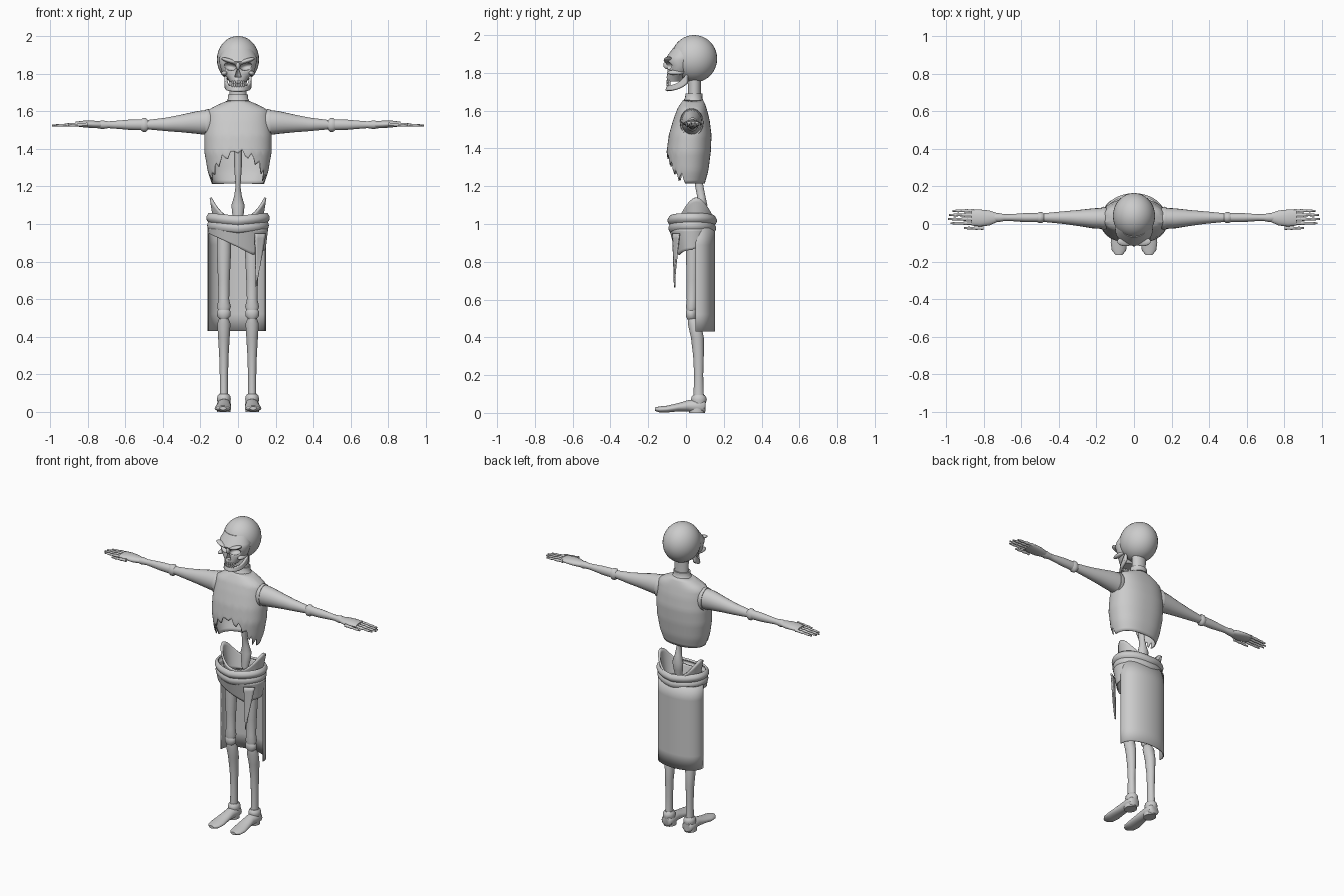
import bpy, bmesh, math
from math import sin, cos, pi
from mathutils import Vector

if "Cube" in bpy.data.objects:
    bpy.data.objects.remove(bpy.data.objects["Cube"], do_unlink=True)

GRAY = (0.6, 0.6, 0.6, 1)
bone = bpy.data.materials.new("plain gray")
bone.use_nodes = True
bone.diffuse_color = GRAY
bone.node_tree.nodes["Principled BSDF"].inputs["Base Color"].default_value = GRAY


def finish(name, bm, mirror=False, thick=0):
    """Turn a bmesh into a smooth shaded object."""
    bmesh.ops.recalc_face_normals(bm, faces=bm.faces)
    mesh = bpy.data.meshes.new(name)
    bm.to_mesh(mesh)
    bm.free()
    obj = bpy.data.objects.new(name, mesh)
    bpy.context.collection.objects.link(obj)
    mesh.materials.append(bone)
    bpy.ops.object.select_all(action='DESELECT')
    obj.select_set(True)
    bpy.context.view_layer.objects.active = obj
    bpy.ops.object.shade_smooth_by_angle(angle=math.radians(45))
    if thick:
        shell = obj.modifiers.new("thickness", 'SOLIDIFY')
        shell.thickness, shell.offset = thick, 0
    if mirror:
        obj.modifiers.new("mirror", 'MIRROR')
    return obj


def loft(name, axis, rings, mirror=False, sides=20):
    """Closed body through ellipses: (position, centre a, centre b, radius a, radius b)."""
    bm = bmesh.new()
    loops = []
    for t, ca, cb, ra, rb in rings:
        loop = []
        for i in range(sides):
            a = 2 * pi * i / sides
            co = [ca + ra * cos(a), cb + rb * sin(a)]
            co.insert("XYZ".index(axis), t)
            loop.append(bm.verts.new(co))
        loops.append(loop)
    for low, high in zip(loops, loops[1:]):
        for i in range(sides):
            j = (i + 1) % sides
            bm.faces.new((low[i], low[j], high[j], high[i]))
    bm.faces.new(loops[0])
    bm.faces.new(loops[-1])
    return finish(name, bm, mirror)


def sheet(name, fn, nu, nv, closed=False, mirror=False, thick=0.006):
    """Thin surface from fn(u, v), both running 0 to 1."""
    bm = bmesh.new()
    cols = [[bm.verts.new(fn(i / nu, j / nv)) for j in range(nv + 1)]
            for i in range(nu if closed else nu + 1)]
    for i in range(nu):
        a, b = cols[i], cols[(i + 1) % len(cols)]
        for j in range(nv):
            bm.faces.new((a[j], b[j], b[j + 1], a[j + 1]))
    return finish(name, bm, mirror, thick)


def ball(name, centre, radii, tilt=0, mirror=False):
    bm = bmesh.new()
    bmesh.ops.create_uvsphere(bm, u_segments=32, v_segments=20, radius=1)
    for v in bm.verts:
        p = Vector((v.co.x * radii[0], v.co.y * radii[1], v.co.z * radii[2]))
        v.co = Vector(centre) + Vector((p.x * cos(tilt) - p.z * sin(tilt), p.y,
                                        p.x * sin(tilt) + p.z * cos(tilt)))
    return finish(name, bm, mirror)


def interp(table, z):
    for low, high in zip(table, table[1:]):
        if z <= high[0]:
            f = max(0, (z - low[0]) / (high[0] - low[0]))
            return [a + (b - a) * f for a, b in zip(low, high)][1:]
    return table[-1][1:]


def carve(targets, cutters):
    """Cut hollows, then drop the cutters."""
    for obj in targets:
        bpy.context.view_layer.objects.active = obj
        for cutter in cutters:
            mod = obj.modifiers.new("hollow", 'BOOLEAN')
            mod.operation, mod.object = 'DIFFERENCE', cutter
            bpy.ops.object.modifier_apply(modifier=mod.name)
    for cutter in cutters:
        bpy.data.objects.remove(cutter, do_unlink=True)


# Skull: cranium and face with carved sockets and nose
cranium = ball("cranium", (0, .043, 1.875), (.112, .122, .125))
face = loft("face", 'Z', [(1.755, 0, -.06, .042, .04), (1.785, 0, -.05, .062, .053),
                          (1.805, 0, -.035, .085, .063), (1.84, 0, -.03, .095, .07),
                          (1.865, 0, -.03, .1, .085), (1.885, 0, -.02, .1, .082),
                          (1.93, 0, 0, .08, .07)], sides=32)
sockets = [ball("socket", (s * .045, -.1, 1.837), (.035, .04, .02), s * .2) for s in (-1, 1)]
nose_cut = loft("nose_cut", 'Z', [(1.782, 0, -.1, .018, .03), (1.825, 0, -.1, .004, .03)])
carve([cranium, face], sockets + [nose_cut])
ball("brow", (.045, -.093, 1.868), (.046, .025, .012), .3, mirror=True)
ball("cheekbone", (.072, -.055, 1.802), (.018, .045, .013), -.2, mirror=True)
ball("nose_bridge", (0, -.1, 1.842), (.012, .02, .022))


def jaw_shape(u, v):
    a = (u - .5) * pi
    rise = abs(2 * u - 1) ** 4
    z = 1.705 + .04 * rise + v * (.028 + .035 * rise)
    return (.066 * sin(a), .01 - (.113 - .01 * v) * cos(a), z)


sheet("jaw", jaw_shape, 28, 4, thick=.014)
for row, z in (("upper", 1.753), ("lower", 1.738)):
    for k in range(6):
        a = (k - 2.5) * .27
        ball(row + "_tooth", (.045 * sin(a), -.052 - .046 * cos(a), z), (.006, .006, .012))

# Neck and collar
loft("neck", 'Z', [(1.62, 0, .045, .05, .04), (1.7, 0, .045, .045, .034),
                   (1.8, 0, .045, .048, .036)])
loft("collar", 'Z', [(1.64, 0, .04, .066, .055), (1.66, 0, .04, .058, .05),
                     (1.665, 0, .04, .054, .046), (1.69, 0, .043, .053, .045)])

# Torso shell with torn lower front: height, half width, front, back
TORSO = [(1.21, .135, -.085, .095), (1.28, .158, -.095, .115), (1.38, .175, -.1, .128),
         (1.47, .176, -.088, .132), (1.55, .166, -.065, .122), (1.605, .158, -.045, .108),
         (1.63, .11, -.03, .1), (1.655, .05, -.012, .088)]


def torso_shape(u, v):
    a = 2 * pi * u
    bottom = 1.215
    if cos(a) > .1:
        x = abs(.15 * sin(a))
        bottom = max(1.25, 1.375 - 7 * x * x) + .022 * sin(u * 130)
    z = bottom + (1.655 - bottom) * v
    half, front, back = interp(TORSO, z)
    mid, deep = (front + back) / 2, (back - front) / 2
    return (half * math.copysign(abs(sin(a)) ** .85, sin(a)),
            mid - deep * math.copysign(abs(cos(a)) ** .9, cos(a)), z)


sheet("torso", torso_shape, 72, 24, closed=True)

# Arms and hands
loft("shoulder_ring", 'X', [(.145, .03, 1.537, .056, .07), (.16, .03, 1.537, .062, .075),
                            (.172, .03, 1.537, .06, .072)], True, 28)
loft("upper_arm", 'X', [(.172, .03, 1.54, .056, .066), (.22, .03, 1.54, .053, .06),
                        (.3, .032, 1.535, .042, .047), (.38, .034, 1.53, .033, .036),
                        (.49, .034, 1.528, .022, .024)], True)
loft("elbow", 'X', [(.475, .034, 1.527, .02, .022), (.49, .034, 1.527, .029, .037),
                    (.505, .034, 1.527, .029, .037), (.52, .034, 1.527, .022, .026)], True)
loft("forearm", 'X', [(.51, .034, 1.528, .024, .029), (.58, .034, 1.528, .024, .027),
                      (.66, .034, 1.528, .018, .02), (.69, .034, 1.528, .018, .018),
                      (.72, .034, 1.528, .024, .023), (.75, .034, 1.528, .022, .018)], True)
loft("palm", 'X', [(.73, .034, 1.528, .024, .018), (.77, .032, 1.53, .04, .02),
                   (.82, .032, 1.532, .045, .018), (.865, .034, 1.532, .042, .012)], True)
FINGERS = [("little", .07, .85, .965), ("ring", .048, .85, .985), ("middle", .026, .85, .99),
           ("index", .004, .85, .975), ("thumb", -.022, .8, .905)]
for name, y, start, end in FINGERS:
    rings = []
    for k in range(9):
        r = .009 - .0005 * k + (.002 if k % 3 == 0 else 0)
        rings.append((start + (end - start) * k / 8, y, 1.53 - .0008 * k, r, r))
    loft(name + "_finger", 'X', rings, True, 10)

# Spine and pelvis
loft("spine", 'Z', [(1.0, 0, .075, .02, .02), (1.05, 0, .08, .03, .025), (1.1, 0, .085, .035, .028),
                    (1.15, 0, .08, .02, .022), (1.2, 0, .07, .013, .022),
                    (1.3, 0, .06, .02, .022), (1.5, 0, .05, .02, .02)])


def pelvis_shape(u, v):
    a = 2 * pi * u
    rim = 1.03 + .11 * abs(sin(a)) ** 2.5
    grow = .8 + .2 * v
    return (.145 * grow * sin(a), .055 - .092 * grow * cos(a), .96 + (rim - .96) * v)


sheet("pelvis", pelvis_shape, 48, 8, closed=True, thick=.012)


# Rolled waist cloth, belt and draped wrap
def band(low, height, bulge):
    def shape(u, v):
        a = 2 * pi * u
        puff = bulge * sin(pi * v)
        z = low + height * v + .015 * abs(sin(a))
        return ((.15 + puff) * sin(a), .033 - (.112 + puff) * cos(a), z)
    return shape


sheet("waist_roll", band(.995, .045, .013), 48, 8, closed=True, thick=.012)
sheet("belt", band(.955, .045, .009), 48, 6, closed=True, thick=.01)


def wrap_shape(u, v):
    a = 2 * pi * u
    x = .16 * sin(a)
    hem = .95 - .46 * (x + .16) if x < .09 else .835 + .4 * (x - .09)
    if cos(a) < 0:
        hem = max(hem, .87)
    z = .975 + (hem - .975) * v
    drop = .975 - z
    return ((.157 - .12 * drop) * sin(a), .033 - (.118 - .25 * drop) * cos(a), z)


sheet("wrap", wrap_shape, 64, 8, closed=True)
sheet("hanging_strip", lambda u, v: (.09 + .005 * v + u * (.058 - .045 * v),
                                     -.07 + .035 * u * (1 - v) + .01 * v,
                                     .95 - .285 * v + .06 * u * v), 4, 10, thick=.008)
sheet("back_skirt", lambda u, v: (-.007 - .153 * cos(pi * u), .05 + .1 * sin(pi * u) ** .8,
                                  .43 + .55 * v), 40, 6)

# Legs and feet
loft("thigh", 'Z', [(.535, .075, .028, .028, .024), (.56, .075, .03, .037, .03),
                    (.6, .075, .032, .028, .028), (.7, .075, .034, .031, .031),
                    (.85, .075, .036, .038, .036), (.97, .075, .04, .038, .038)], True)
loft("knee", 'Z', [(.495, .075, .03, .022, .022), (.51, .075, .028, .036, .028),
                   (.535, .075, .028, .036, .028), (.55, .075, .03, .026, .024)], True)
loft("shin", 'Z', [(.06, .075, .068, .026, .03), (.1, .075, .067, .022, .027),
                   (.2, .075, .067, .022, .024), (.3, .075, .066, .025, .028),
                   (.4, .075, .06, .031, .034), (.47, .075, .045, .035, .035),
                   (.5, .075, .035, .024, .026)], True)
loft("ankle", 'Z', [(.05, .075, .068, .034, .036), (.07, .075, .068, .037, .042),
                    (.085, .075, .068, .034, .038), (.095, .075, .068, .026, .03)], True)
loft("foot", 'Y', [(.104, .075, .036, .026, .028), (.095, .075, .035, .036, .035),
                   (.05, .075, .036, .038, .036), (.01, .075, .037, .034, .03),
                   (-.04, .077, .03, .04, .022), (-.1, .08, .02, .044, .018),
                   (-.14, .08, .018, .038, .016), (-.165, .08, .02, .018, .009)], True)
loft("heel", 'Z', [(0, .075, .058, .036, .042), (.03, .075, .058, .036, .042)], True)
